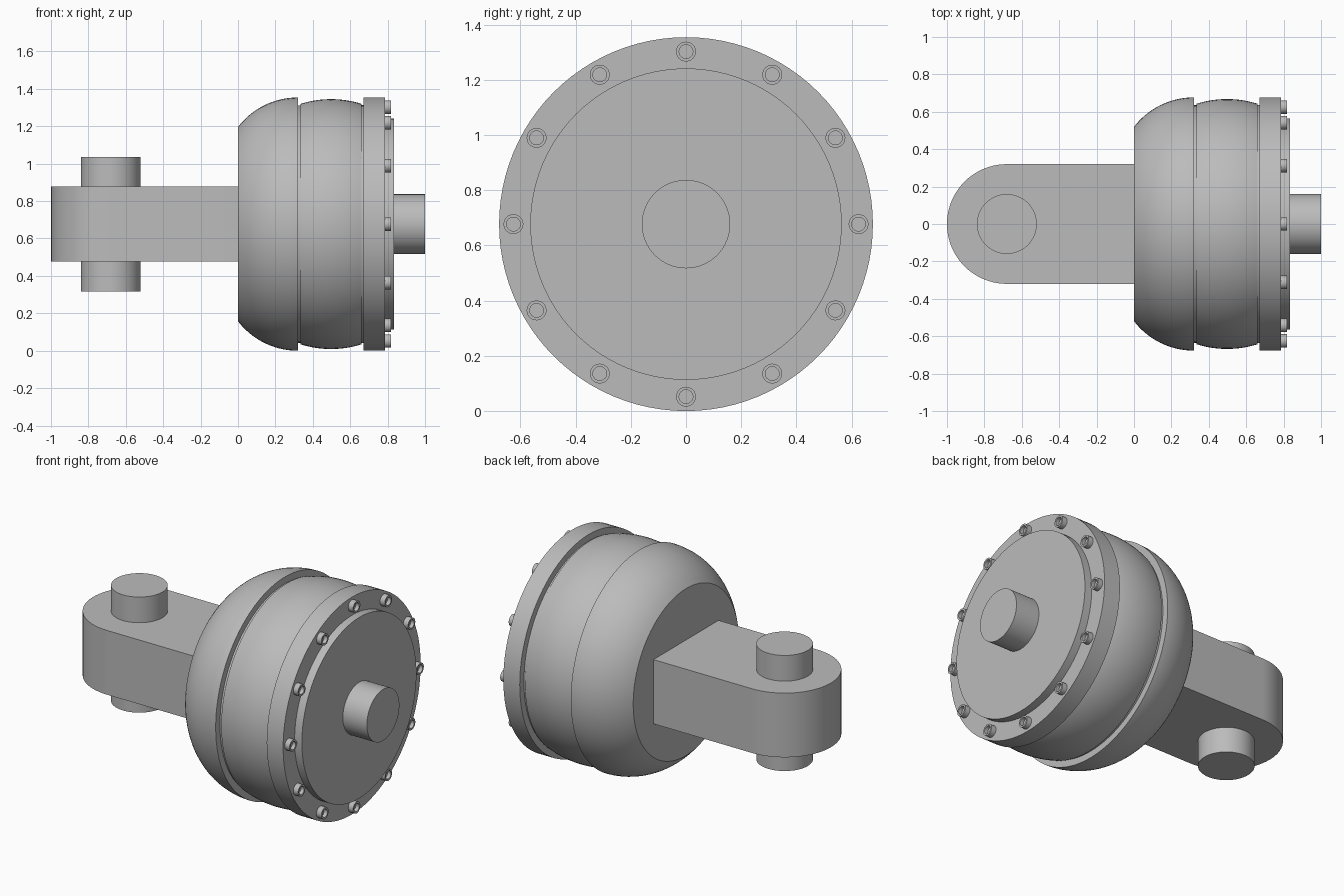
import bpy, bmesh
from math import sin, cos, pi, radians, sqrt
from mathutils import Matrix, Vector

cube = bpy.data.objects.get("Cube")
if cube:
    bpy.data.objects.remove(cube, do_unlink=True)

AXIS_Z = 0.677
BODY_R = 0.677

steel = bpy.data.materials.new("grey_steel")
steel.use_nodes = True
GREY = (0.5, 0.5, 0.5, 1)
steel.diffuse_color = GREY
steel.node_tree.nodes["Principled BSDF"].inputs["Base Color"].default_value = GREY


def finish(name, bm):
    """Turn a bmesh into a smooth-shaded object with sharp edges kept."""
    bmesh.ops.remove_doubles(bm, verts=bm.verts, dist=1e-5)
    bmesh.ops.recalc_face_normals(bm, faces=bm.faces)
    mesh = bpy.data.meshes.new(name)
    bm.to_mesh(mesh)
    bm.free()
    mesh.materials.append(steel)
    obj = bpy.data.objects.new(name, mesh)
    bpy.context.collection.objects.link(obj)
    bpy.ops.object.select_all(action="DESELECT")
    obj.select_set(True)
    bpy.context.view_layer.objects.active = obj
    bpy.ops.object.shade_smooth_by_angle(angle=radians(25))
    return obj


def lathe(name, profile, y=0.0, z=AXIS_Z, steps=96):
    """Revolve (x, radius) points about a line parallel to x."""
    bm = bmesh.new()
    verts = [bm.verts.new((x, 0, r)) for x, r in profile]
    edges = [bm.edges.new(pair) for pair in zip(verts, verts[1:])]
    bmesh.ops.spin(bm, geom=verts + edges, cent=(0, 0, 0), axis=(1, 0, 0),
                   angle=2 * pi, steps=steps, use_merge=True)
    bmesh.ops.translate(bm, verts=bm.verts, vec=(0, y, z))
    return finish(name, bm)


def arc(x0, x1, crown_x, crown_r, radius, count):
    """Points of a circular arc whose highest point is at crown_x."""
    xs = [x0 + (x1 - x0) * i / count for i in range(count + 1)]
    return [(x, crown_r - radius + sqrt(radius ** 2 - (x - crown_x) ** 2)) for x in xs]


# Domed rear housing
dome = arc(0, 0.32, 0.32, BODY_R, 0.4045, 16)
lathe("domed_housing", [(0, 0)] + dome + [(0.32, 0.6)])

# Barrel-shaped middle with a narrow groove on each side
barrel = arc(0.335, 0.66, 0.4975, 0.668, 0.54, 16)
lathe("barrel_housing", [(0.31, 0.635), (0.335, 0.635)] + barrel
      + [(0.66, 0.636), (0.68, 0.636)])

# Flange, cover plate and output shaft
lathe("flange", [(0.672, 0.6), (0.672, BODY_R), (0.785, BODY_R), (0.785, 0)])
lathe("cover_plate", [(0.78, 0.564), (0.835, 0.564), (0.835, 0)])
lathe("output_shaft", [(0.83, 0.16), (1, 0.16), (1, 0)], steps=64)

# Ring of socket-head bolts
for i in range(12):
    a = i * pi / 6
    lathe(f"flange_bolt_{i + 1}",
          [(0.78, 0.036), (0.818, 0.036), (0.818, 0.025), (0.795, 0.025), (0.795, 0)],
          y=0.625 * cos(a), z=AXIS_Z + 0.625 * sin(a), steps=24)

# Mounting arm with a rounded end
PIN_X, ARM_R, ARM_H = -0.68, 0.32, 0.4
bm = bmesh.new()
outline = [(0, -ARM_R), (0, ARM_R)]
outline += [(PIN_X - ARM_R * sin(pi * i / 40), ARM_R * cos(pi * i / 40)) for i in range(41)]
base = bm.faces.new([bm.verts.new((x, y, AXIS_Z - ARM_H / 2)) for x, y in outline])
top = bmesh.ops.extrude_face_region(bm, geom=[base], use_keep_orig=True)
bmesh.ops.translate(bm, vec=Vector((0, 0, ARM_H)),
                    verts=[g for g in top["geom"] if isinstance(g, bmesh.types.BMVert)])
finish("mounting_arm", bm)

# Pin through the arm
bm = bmesh.new()
bmesh.ops.create_cone(bm, cap_ends=True, segments=64, radius1=0.16, radius2=0.16,
                      depth=0.72, matrix=Matrix.Translation((PIN_X, 0, AXIS_Z)))
finish("hinge_pin", bm)
